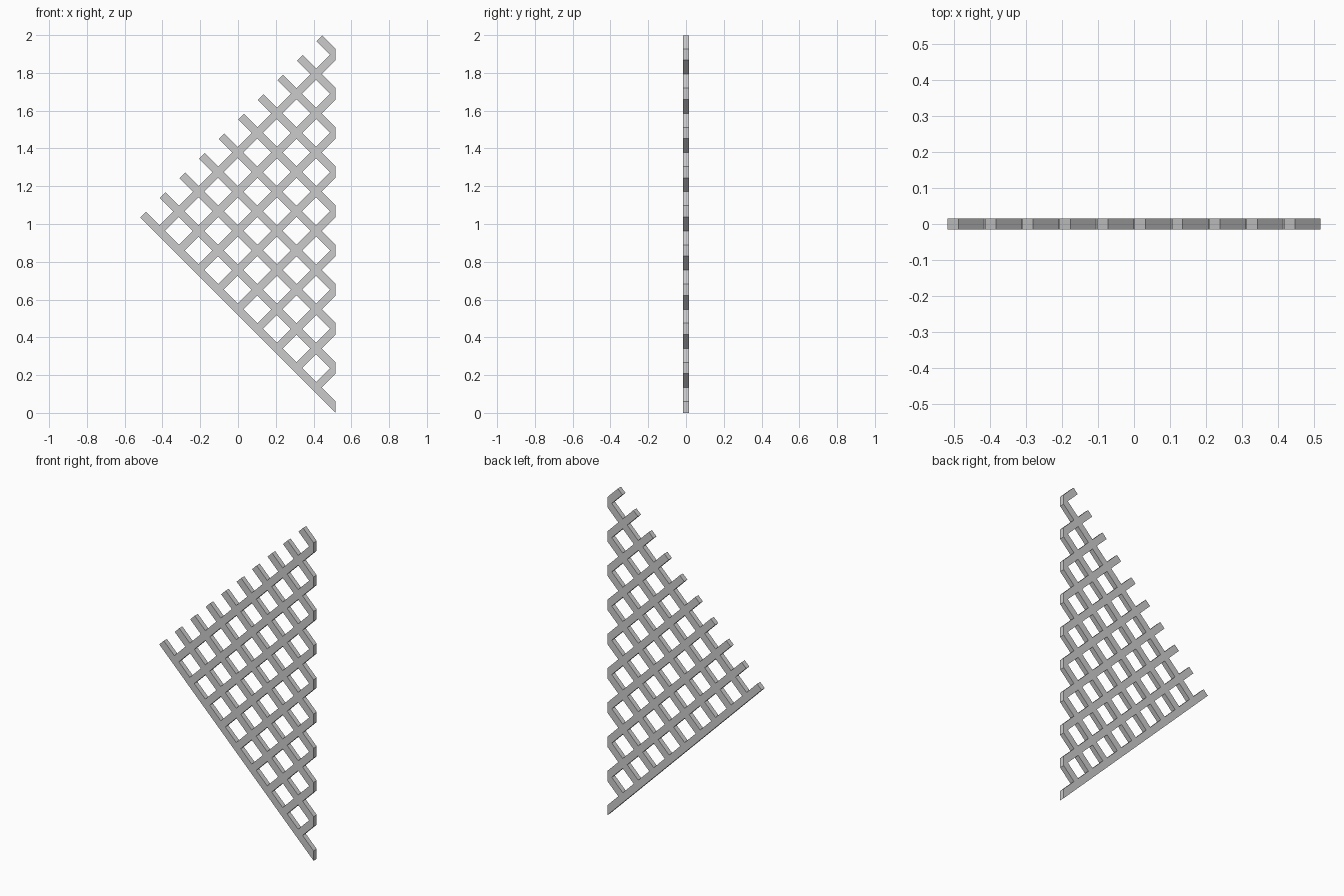
import bpy, bmesh
from mathutils import Vector

if "Cube" in bpy.data.objects:
    bpy.data.objects.remove(bpy.data.objects["Cube"])

N = 9                 # crossings along each edge
STEP = 0.10372        # x (and z) offset between neighbouring bars
HALF = 0.015          # half bar width, measured in x
STUB = 0.086          # free bar ends beyond the outermost slat
DEPTH = 0.03
ORIGIN = Vector((0.5172 - N * STEP, -DEPTH / 2, 0.03 + N * STEP))

bm = bmesh.new()
cache = {}


def vert(a, b):
    # a runs down-right, b runs up-right
    key = (round(a, 5), round(b, 5))
    if key not in cache:
        cache[key] = bm.verts.new(ORIGIN + Vector((a + b, 0, b - a)))
    return cache[key]


def rect(a0, a1, b0, b1):
    bm.faces.new([vert(a0, b0), vert(a1, b0), vert(a1, b1), vert(a0, b1)])


for i in range(N + 1):
    for j in range(N + 1 - i):
        a, b = i * STEP, j * STEP
        a0, a1, b0, b1 = a - HALF, a + HALF, b - HALF, b + HALF
        # Stub at the upper left end of each falling bar
        if i == 0:
            rect(-STUB, a0, b0, b1)
        if i + j == N:
            # Half crossing, cut off vertically at the right edge
            bm.faces.new([vert(a0, b0), vert(a1, b0), vert(a0, b1)])
        else:
            # Crossing and the bar pieces leading to the next ones
            rect(a0, a1, b0, b1)
            rect(a1, a0 + STEP, b0, b1)
            rect(a0, a1, b1, b0 + STEP)

# Thickness
ret = bmesh.ops.extrude_face_region(bm, geom=bm.faces[:], use_keep_orig=True)
moved = [g for g in ret["geom"] if isinstance(g, bmesh.types.BMVert)]
bmesh.ops.translate(bm, verts=moved, vec=(0, DEPTH, 0))
bmesh.ops.recalc_face_normals(bm, faces=bm.faces[:])

mesh = bpy.data.meshes.new("lattice_panel")
bm.to_mesh(mesh)
bm.free()
panel = bpy.data.objects.new("lattice_panel", mesh)
bpy.context.collection.objects.link(panel)
